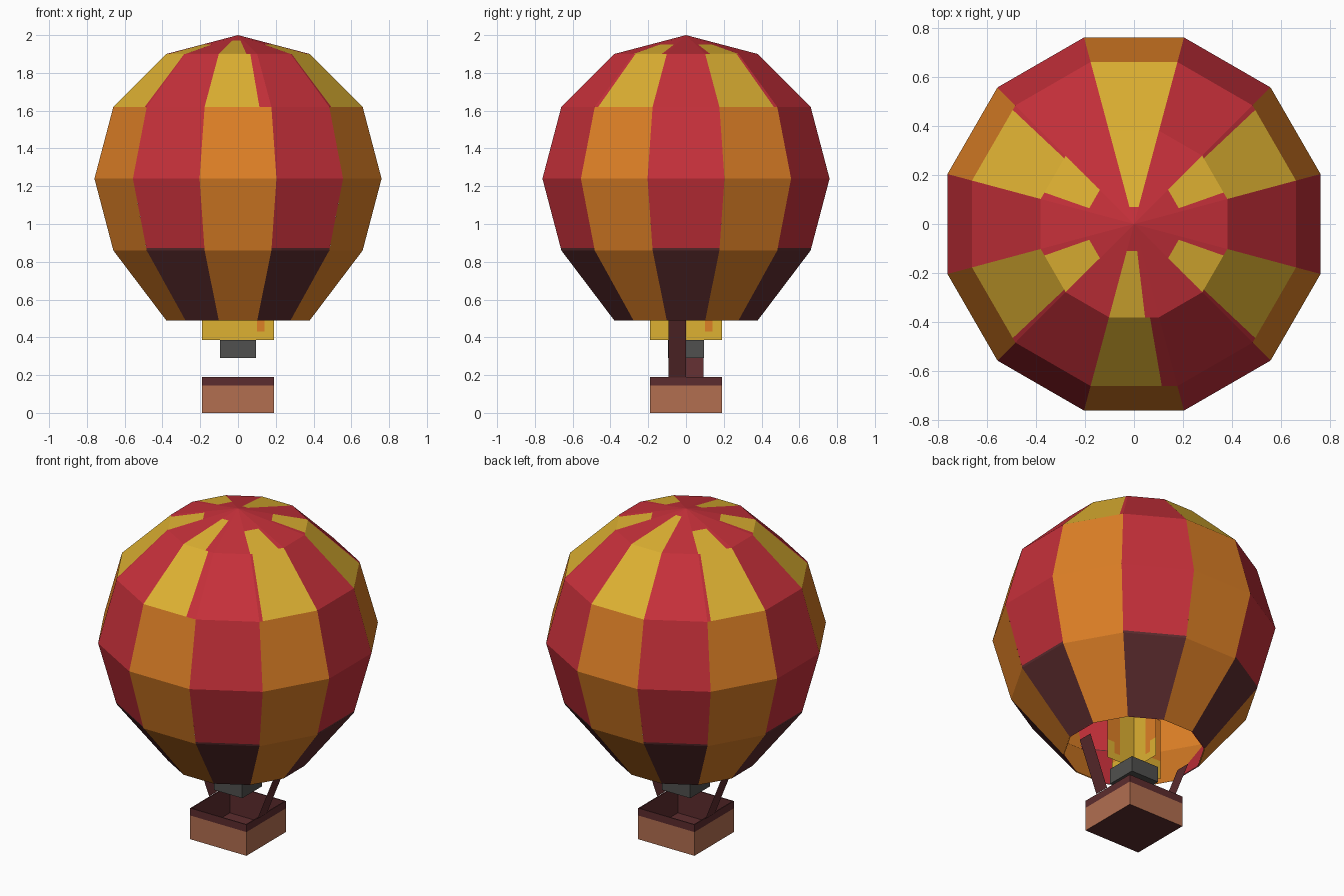
import bpy, bmesh, math
from mathutils import Vector

if "Cube" in bpy.data.objects:
    bpy.data.objects.remove(bpy.data.objects["Cube"])


def material(name, r, g, b):
    def lin(c):
        c /= 255
        return c / 12.92 if c <= 0.04045 else ((c + 0.055) / 1.055) ** 2.4
    m = bpy.data.materials.new(name)
    m.diffuse_color = (lin(r), lin(g), lin(b), 1)
    m.use_nodes = True
    m.node_tree.nodes["Principled BSDF"].inputs["Base Color"].default_value = m.diffuse_color
    return m


MATS = [material("red", 198, 48, 58), material("orange", 222, 128, 38),
        material("yellow", 222, 177, 50), material("dark maroon", 92, 44, 46),
        material("wicker brown", 178, 110, 80), material("burner grey", 80, 80, 78)]
RED, ORANGE, YELLOW, MAROON, BROWN, GREY = range(6)


def build(name, faces):
    """faces: list of (points, material index); shared corners are merged."""
    bm = bmesh.new()
    for pts, mat in faces:
        f = bm.faces.new([bm.verts.new(p) for p in pts])
        f.material_index = mat
    bmesh.ops.remove_doubles(bm, verts=bm.verts, dist=1e-5)
    me = bpy.data.meshes.new(name)
    bm.to_mesh(me)
    bm.free()
    for m in MATS:
        me.materials.append(m)
    ob = bpy.data.objects.new(name, me)
    bpy.context.collection.objects.link(ob)
    return ob


# envelope: twelve gores, flat side to the front
def pt(g, t, ap, z):
    """Point on gore g, t from 0 to 1 across it, at apothem ap and height z."""
    r = ap / math.cos(math.radians(15))
    a, b = (math.radians(-90 + 30 * g + s) for s in (-15, 15))
    p = Vector((r * math.cos(a), r * math.sin(a), z))
    q = Vector((r * math.cos(b), r * math.sin(b), z))
    return p.lerp(q, t)


def panel(g, lo, hi, t0, t1, mat):
    if t1 - t0 < 1e-4:
        return []
    pts = [pt(g, t0, *lo), pt(g, t1, *lo)]
    pts += [pt(g, t1, *hi), pt(g, t0, *hi)] if hi[0] > 0 else [Vector((0, 0, hi[1]))]
    return [(pts, mat)]


def striped(g, lo, hi, t0, t1):
    """Yellow panel with red margins."""
    return (panel(g, lo, hi, 0, t0, RED) + panel(g, lo, hi, t0, t1, YELLOW)
            + panel(g, lo, hi, t1, 1, RED))


MOUTH, LOW, DARK, MID, HIGH, CROWN, TIP = (
    (.38, .49), (.66, .86), (.663, .872), (.76, 1.24), (.66, 1.62), (.38, 1.9), (0, 2.0))
# even gore: inner end of yellow, yellow span on the cap, yellow span below it
YELLOWS = {0: (.11, 0, .72, 0, .82), 2: (.19, 0, .85, .06, 1), 4: (.19, .15, 1, 0, .94),
           6: (.07, 0, 1, 0, 1), 8: (.19, 0, .85, .06, 1), 10: (.19, .15, 1, 0, .94)}
env = []
for g in range(12):
    if g % 2:
        bands = [(MOUTH, LOW, MAROON), (LOW, DARK, MAROON), (DARK, MID, RED),
                 (MID, HIGH, RED), (HIGH, CROWN, RED), (CROWN, TIP, RED)]
    else:
        bands = [(MOUTH, LOW, ORANGE), (LOW, MID, ORANGE), (MID, HIGH, ORANGE)]
        r, c0, c1, t0, t1 = YELLOWS[g]
        inner = (r, 2.0 - 0.1 * r / .38)
        env += striped(g, HIGH, CROWN, t0, t1) + striped(g, CROWN, inner, c0, c1)
        bands.append((inner, TIP, RED))
    for lo, hi, mat in bands:
        env += panel(g, lo, hi, 0, 1, mat)
build("envelope", env)

# bright lining just inside the mouth
lining = []
for g in range(12):
    f = panel(g, (.375, .491), (.655, .862), 0, 1, RED if g % 2 else ORANGE)
    lining += [(pts[::-1], m) for pts, m in f]
build("envelope_lining", lining)


# box helpers
def ring(w, z0, z1, mat, inward=False):
    c = [(-w, -w), (w, -w), (w, w), (-w, w)]
    out = []
    for i in range(4):
        (x0, y0), (x1, y1) = c[i], c[(i + 1) % 4]
        p = [(x0, y0, z0), (x1, y1, z0), (x1, y1, z1), (x0, y0, z1)]
        out.append((p[::-1] if inward else p, mat))
    return out


def flat(w, z, mat, up=True):
    p = [(-w, -w, z), (w, -w, z), (w, w, z), (-w, w, z)]
    return [(p if up else p[::-1], mat)]


# open basket with dark trim, rim and interior
W, IN = .19, .184
rim = []
for (p, _), (q, _) in zip(ring(W, 0, .19, 0), ring(IN, 0, .19, 0)):
    rim.append(([p[3], p[2], q[2], q[3]], MAROON))
build("basket", ring(W, 0, .145, BROWN) + ring(W, .145, .19, MAROON) + rim
      + ring(IN, .02, .19, MAROON, True) + flat(IN, .02, MAROON) + flat(W, 0, MAROON, False))

# burner block
build("burner", ring(.095, .29, .385, GREY) + flat(.095, .385, GREY) + flat(.095, .29, GREY, False))

# flame: two crossed sheets, yellow with orange edges
flame = []
cells = [(-.19, .10, .385, .50, YELLOW), (.10, .14, .385, .43, YELLOW), (.10, .14, .43, .50, ORANGE),
         (.14, .19, .385, .50, YELLOW), (-.19, -.10, .50, .76, ORANGE),
         (-.10, .10, .50, .76, YELLOW), (.10, .19, .50, .76, ORANGE)]
for a, b, z0, z1, m in cells:
    flame.append(([(a, 0, z0), (b, 0, z0), (b, 0, z1), (a, 0, z1)], m))
    flame.append(([(0, a, z0), (0, b, z0), (0, b, z1), (0, a, z1)], m))
build("flame", flame)

# slanted straps, turned half round for the second side
for s, side in ((1, "right"), (-1, "left")):
    build(side + "_strap", [([(s * x, s * y, z) for x, y, z in
          ((.195, -.092, .188), (.195, 0, .188), (.315, 0, .49), (.315, -.092, .49))], MAROON)])
